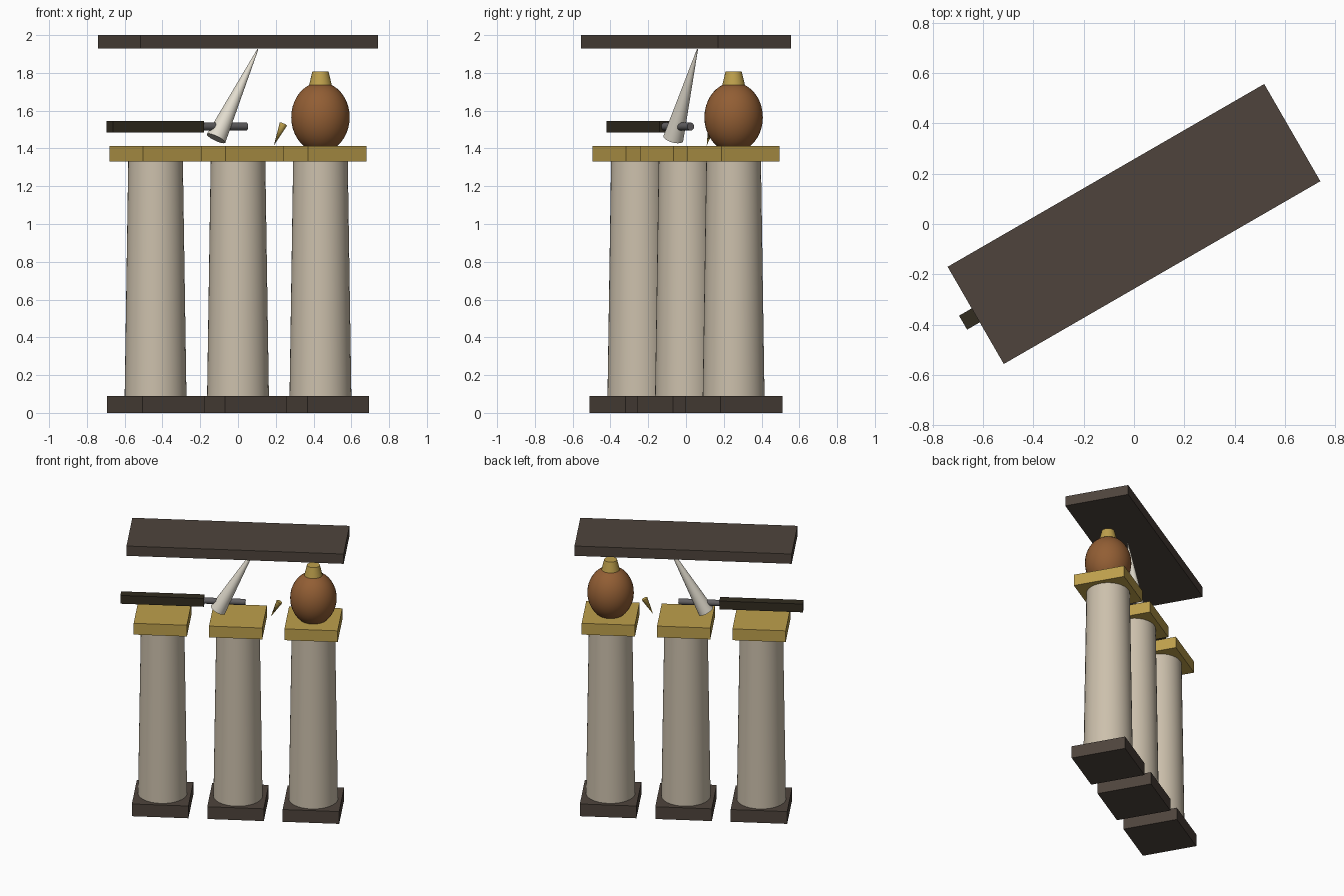
import bpy
from math import radians, atan2, hypot
from mathutils import Matrix

if "Cube" in bpy.data.objects:
    bpy.data.objects.remove(bpy.data.objects["Cube"])

ROT = Matrix.Rotation(radians(30), 4, 'Z')  # whole model is turned 30 degrees


def material(name, rgb):
    m = bpy.data.materials.new(name)
    lin = [(c / 255 / 12.92) if c < 11 else ((c / 255 + 0.055) / 1.055) ** 2.4 for c in rgb]
    m.diffuse_color = (*lin, 1)
    m.use_nodes = True
    m.node_tree.nodes["Principled BSDF"].inputs["Base Color"].default_value = m.diffuse_color
    return m


STONE = material("stone", (204, 192, 172))
SLATE = material("slate", (78, 68, 60))
BRASS = material("brass", (190, 160, 76))
CLAY = material("clay", (146, 94, 52))
BONE = material("bone", (226, 220, 206))
BLACK = material("black_wood", (50, 44, 32))
STEEL = material("steel", (98, 96, 98))


def finish(name, mat, smooth):
    ob = bpy.context.object
    ob.name = name
    ob.data.materials.append(mat)
    if smooth:
        bpy.ops.object.shade_smooth_by_angle(angle=radians(35))
    ob.matrix_world = ROT @ ob.matrix_basis
    return ob


def box(name, u0, u1, half_v, z0, z1, mat):
    bpy.ops.mesh.primitive_cube_add(size=1)
    ob = bpy.context.object
    ob.data.transform(Matrix.Translation(((u0 + u1) / 2, 0, (z0 + z1) / 2))
                      @ Matrix.Diagonal((u1 - u0, 2 * half_v, z1 - z0, 1)))
    finish(name, mat, False)


def cone(name, a, b, r1, r2, mat, verts=32):
    """Tapered round bar from a to b, both given as (u, z)."""
    du, dz = b[0] - a[0], b[1] - a[1]
    bpy.ops.mesh.primitive_cone_add(vertices=verts, radius1=r1, radius2=r2, depth=hypot(du, dz))
    bpy.context.object.data.transform(
        Matrix.Translation(((a[0] + b[0]) / 2, 0, (a[1] + b[1]) / 2))
        @ Matrix.Rotation(atan2(du, dz), 4, 'Y'))
    finish(name, mat, True)


# Three pedestals: base, tapered column, capital
for i, u in enumerate((-0.504, 0, 0.504), 1):
    box(f"base_{i}", u - 0.189, u + 0.189, 0.189, 0, 0.09, SLATE)
    cone(f"column_{i}", (u, 0.09), (u, 1.33), 0.164, 0.145, STONE)
    box(f"capital_{i}", u - 0.178, u + 0.178, 0.178, 1.33, 1.413, BRASS)

# Canopy slab
box("canopy", -0.726, 0.726, 0.223, 1.928, 2.0, SLATE)

# Handle and rod resting over the left pedestal
box("handle", -0.784, -0.226, 0.032, 1.485, 1.546, BLACK)
cone("rod", (-0.24, 1.516), (0.05, 1.516), 0.021, 0.021, STEEL, 20)

# Leaning horn and small spike
cone("horn", (-0.134, 1.453), (0.121, 1.925), 0.054, 0.003, BONE)
cone("spike", (0.219, 1.415), (0.277, 1.528), 0.0, 0.021, BRASS, 16)

# Round jar with neck
bpy.ops.mesh.primitive_uv_sphere_add(segments=32, ring_count=20, radius=1)
bpy.context.object.data.transform(Matrix.Translation((0.504, 0, 1.565))
                                  @ Matrix.Diagonal((0.155, 0.155, 0.185, 1)))
finish("jar_body", CLAY, True)
cone("jar_neck", (0.504, 1.715), (0.504, 1.807), 0.065, 0.043, BRASS)
